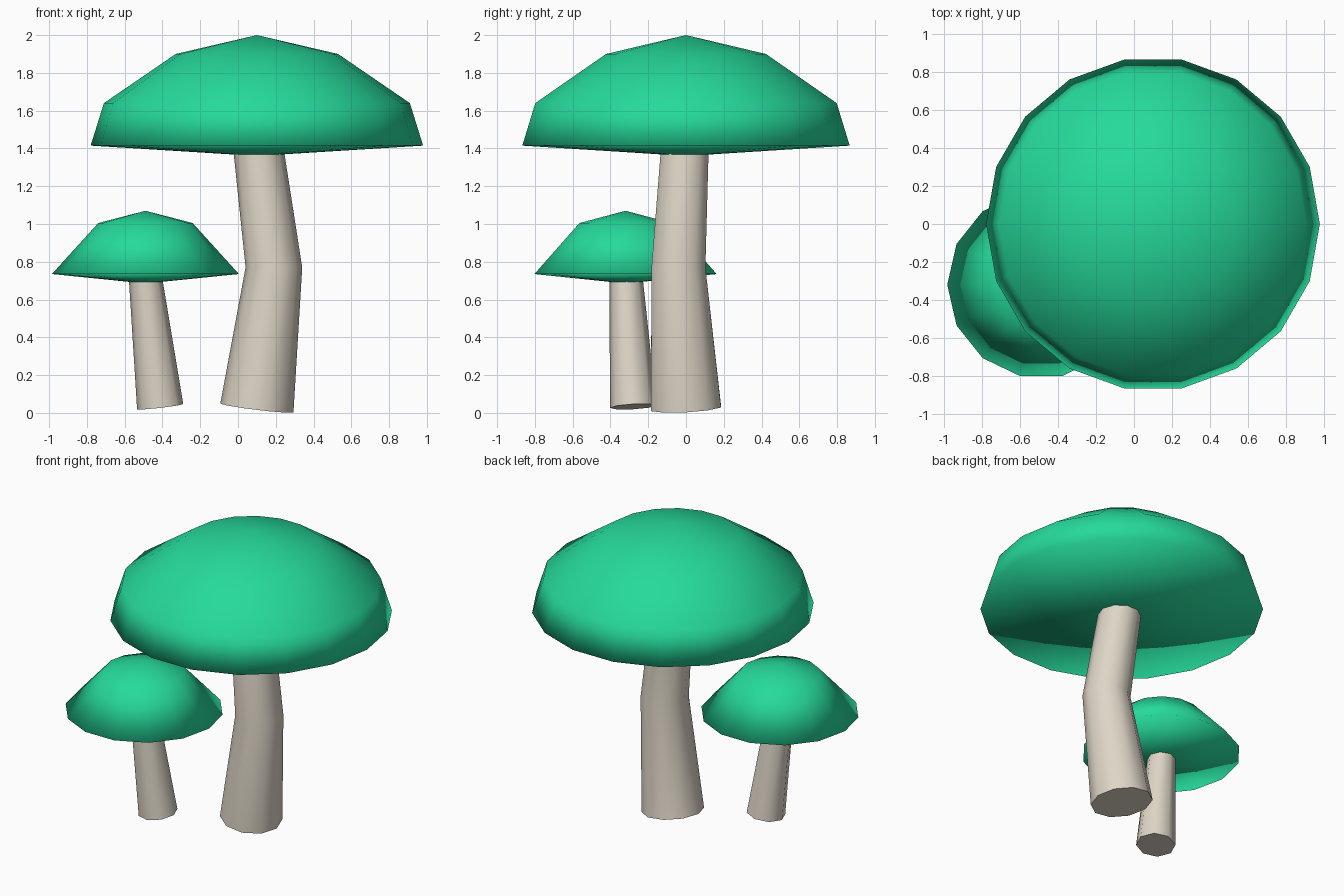
import bpy, bmesh
from math import sin, cos, pi, radians
from mathutils import Vector

default = bpy.data.objects.get("Cube")
if default:
    bpy.data.objects.remove(default, do_unlink=True)


def make_material(name, rgb):
    mat = bpy.data.materials.new(name)
    mat.use_nodes = True
    mat.diffuse_color = (*rgb, 1)
    mat.node_tree.nodes["Principled BSDF"].inputs["Base Color"].default_value = (*rgb, 1)
    return mat


green = make_material("cap green", (0.019, 0.70, 0.33))
cream = make_material("stem cream", (0.73, 0.67, 0.57))


def bridge(bm, a, b):
    n = len(a)
    for i in range(n):
        j = (i + 1) % n
        bm.faces.new((a[i], a[j], b[j], b[i]))


def finish(bm, name, mat, angle):
    bmesh.ops.recalc_face_normals(bm, faces=bm.faces)
    mesh = bpy.data.meshes.new(name)
    bm.to_mesh(mesh)
    bm.free()
    mesh.materials.append(mat)
    obj = bpy.data.objects.new(name, mesh)
    bpy.context.collection.objects.link(obj)
    bpy.ops.object.select_all(action='DESELECT')
    obj.select_set(True)
    bpy.context.view_layer.objects.active = obj
    if angle:
        bpy.ops.object.shade_smooth_by_angle(angle=radians(angle))
    else:
        bpy.ops.object.shade_smooth()
    return obj


def make_cap(name, x, y, sides, bottom, rings, top):
    """Revolve (radius, height) rings, closed by a point below and above."""
    bm = bmesh.new()
    loops = [[bm.verts.new((x + r * cos(2 * pi * i / sides),
                            y + r * sin(2 * pi * i / sides), z))
              for i in range(sides)] for r, z in rings]
    for a, b in zip(loops, loops[1:]):
        bridge(bm, a, b)
    for loop, z in ((loops[0], bottom), (loops[-1], top)):
        tip = bm.verts.new((x, y, z))
        for i in range(sides):
            bm.faces.new((loop[i], loop[(i + 1) % sides], tip))
    return finish(bm, name, green, None)


def make_stem(name, sides, path):
    """Sweep a tapering ring along (centre, radius) points, square to the path."""
    bm = bmesh.new()
    points = [Vector(p) for p, r in path]
    loops = []
    for k, (p, r) in enumerate(path):
        before, after = points[max(k - 1, 0)], points[min(k + 1, len(path) - 1)]
        turn = Vector((0, 0, 1)).rotation_difference(after - before)
        loops.append([bm.verts.new(points[k] + turn @ Vector(
            (r * cos(2 * pi * i / sides), r * sin(2 * pi * i / sides), 0)))
            for i in range(sides)])
    for a, b in zip(loops, loops[1:]):
        bridge(bm, a, b)
    bm.faces.new(loops[0])
    bm.faces.new(loops[-1])
    return finish(bm, name, cream, 60)


# Large mushroom with a bent stem
make_cap("large_cap", 0.1, 0, 18, 1.36,
         [(0.88, 1.415), (0.81, 1.64), (0.43, 1.9)], 2.0)
make_stem("large_stem", 10, [((0.1, 0, 0.026), 0.195),
                             ((0.19, -0.04, 0.77), 0.15),
                             ((0.105, -0.005, 1.42), 0.132)])

# Small mushroom with a straight leaning stem
make_cap("small_cap", -0.49, -0.32, 14, 0.685,
         [(0.495, 0.735), (0.25, 1.005)], 1.07)
make_stem("small_stem", 8, [((-0.412, -0.28, 0.033), 0.123),
                            ((-0.492, -0.318, 0.73), 0.087)])
